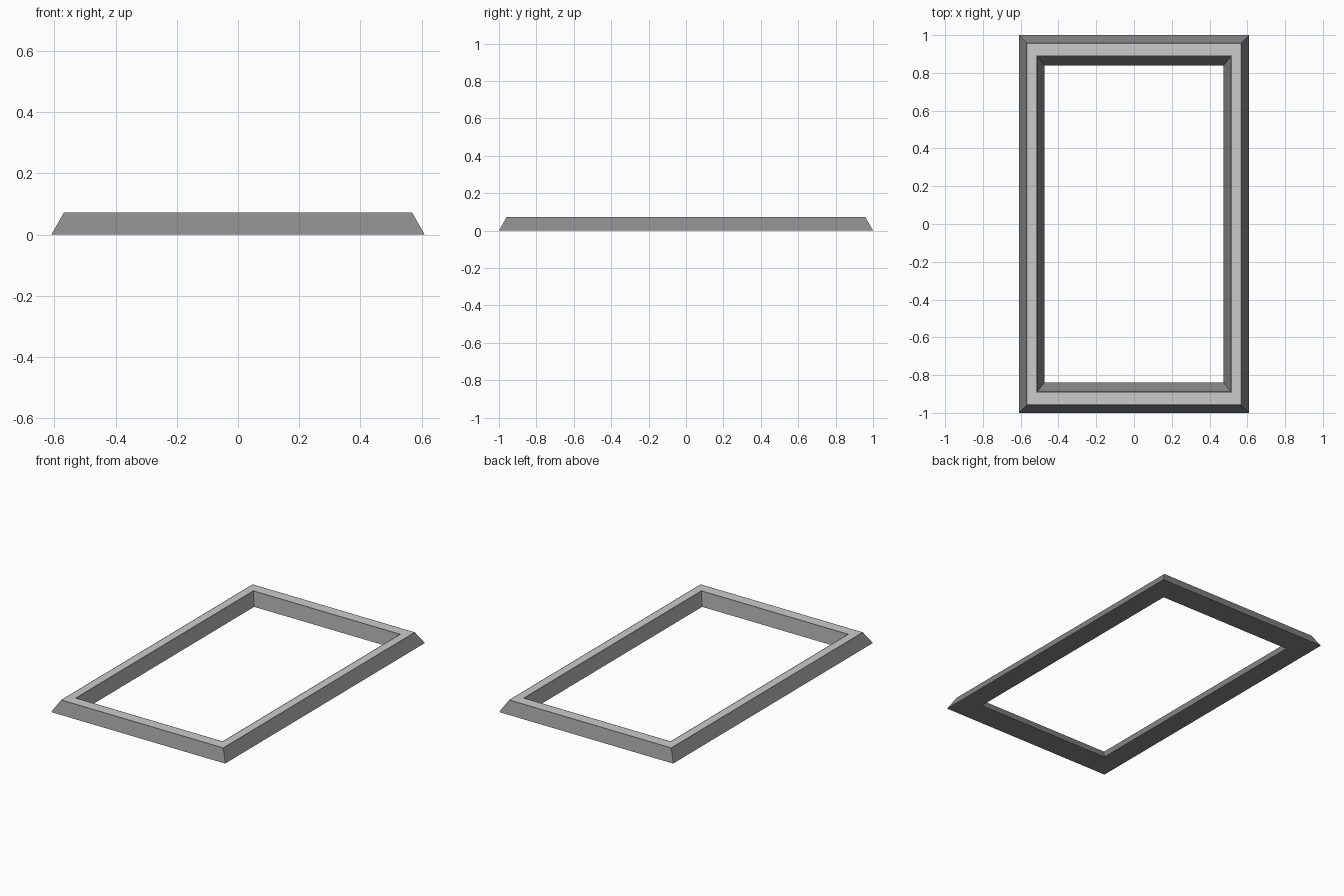
import bpy, bmesh

if "Cube" in bpy.data.objects:
    bpy.data.objects.remove(bpy.data.objects["Cube"])

# Materials: dark frame body, light inlay strip on the flat top
dark = bpy.data.materials.new("dark_grey")
dark.diffuse_color = (0.25, 0.25, 0.25, 1)
dark.use_nodes = True
dark.node_tree.nodes["Principled BSDF"].inputs["Base Color"].default_value = dark.diffuse_color
light = bpy.data.materials.new("light_grey")
light.diffuse_color = (0.8, 0.8, 0.8, 1)
light.use_nodes = True
light.node_tree.nodes["Principled BSDF"].inputs["Base Color"].default_value = light.diffuse_color

# Cross-section as (half width, half length, height), swept round the rectangle
profile = [
    (0.61, 1.0, 0.0),       # outer foot
    (0.569, 0.959, 0.072),  # outer lip
    (0.563, 0.953, 0.072),  # inlay, outer edge
    (0.52, 0.895, 0.072),   # inlay, inner edge
    (0.513, 0.888, 0.072),  # inner lip
    (0.475, 0.84, 0.0),     # inner foot
]
INLAY = 2
corners = [(-1, -1), (1, -1), (1, 1), (-1, 1)]

bm = bmesh.new()
rings = [[bm.verts.new((sx * x, sy * y, z)) for sx, sy in corners]
         for x, y, z in profile]
for k, (a, b) in enumerate(zip(rings, rings[1:] + rings[:1])):
    for i in range(4):
        j = (i + 1) % 4
        face = bm.faces.new((a[i], a[j], b[j], b[i]))
        face.material_index = int(k == INLAY)
bmesh.ops.recalc_face_normals(bm, faces=bm.faces)

mesh = bpy.data.meshes.new("frame")
bm.to_mesh(mesh)
bm.free()
mesh.materials.append(dark)
mesh.materials.append(light)
bpy.context.collection.objects.link(bpy.data.objects.new("frame", mesh))
